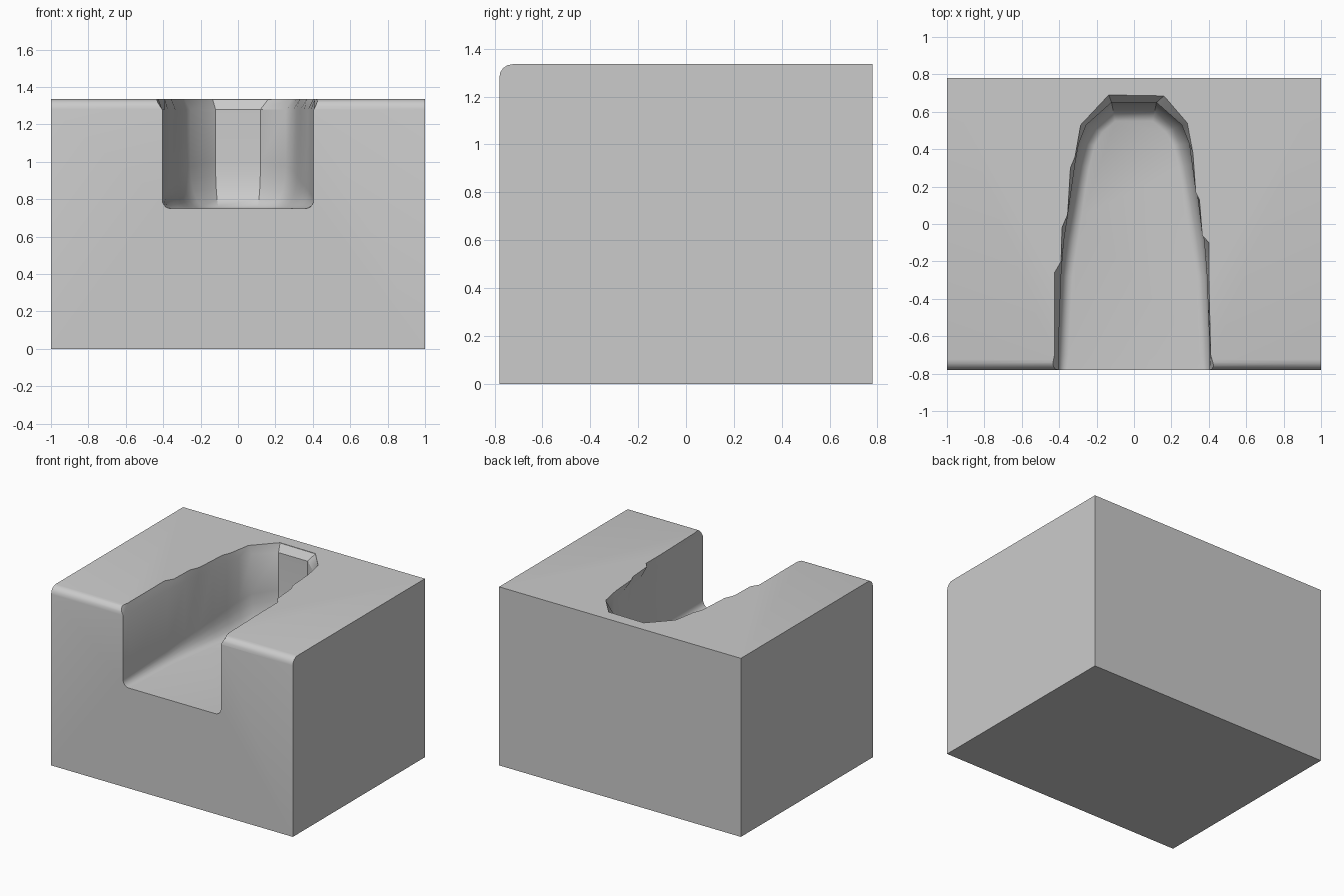
import bpy, bmesh, math

if "Cube" in bpy.data.objects:
    bpy.data.objects.remove(bpy.data.objects["Cube"])

TOP, FLOOR = 1.335, 0.75

grey = bpy.data.materials.new("plain grey")
grey.use_nodes = True
grey.diffuse_color = (0.6, 0.6, 0.6, 1)
grey.node_tree.nodes["Principled BSDF"].inputs["Base Color"].default_value = (0.6, 0.6, 0.6, 1)


def loft(name, rings):
    """Closed solid through rings that have equal point counts."""
    bm = bmesh.new()
    vs = [[bm.verts.new(p) for p in ring] for ring in rings]
    n = len(vs[0])
    for a, b in zip(vs, vs[1:]):
        for i in range(n):
            j = (i + 1) % n
            bm.faces.new((a[i], a[j], b[j], b[i]))
    bm.faces.new(vs[0][::-1])
    bm.faces.new(vs[-1])
    bmesh.ops.recalc_face_normals(bm, faces=bm.faces)
    mesh = bpy.data.meshes.new(name)
    bm.to_mesh(mesh)
    bm.free()
    mesh.materials.append(grey)
    ob = bpy.data.objects.new(name, mesh)
    bpy.context.collection.objects.link(ob)
    return ob


# Block: side profile with a rounded front top edge, extruded across x
R = 0.055
profile = [(0.78, 0), (0.78, TOP)]
for k in range(5):
    a = math.radians(90 + 22.5 * k)
    profile.append((-0.78 + R + R * math.cos(a), TOP - R + R * math.sin(a)))
profile.append((-0.78, 0))
block = loft("block", [[(x, y, z) for y, z in profile] for x in (-1, 1)])

# Recess half outlines, front to back: floor, wall, left rim, right rim (x, y)
rows = [
    ((0.36, -1.00), (0.405, -1.00), (0.45, -1.00), (0.45, -1.00)),
    ((0.36, -0.77), (0.405, -0.77), (0.44, -0.77), (0.43, -0.77)),
    ((0.35, -0.70), (0.405, -0.70), (0.425, -0.70), (0.41, -0.70)),
    ((0.33, -0.28), (0.39, -0.28), (0.425, -0.26), (0.40, -0.28)),
    ((0.30, -0.09), (0.375, -0.09), (0.39, -0.20), (0.40, -0.10)),
    ((0.28, 0.04), (0.355, 0.04), (0.385, -0.02), (0.365, -0.06)),
    ((0.26, 0.18), (0.335, 0.18), (0.355, 0.05), (0.35, 0.13)),
    ((0.24, 0.30), (0.315, 0.32), (0.34, 0.30), (0.33, 0.17)),
    ((0.21, 0.42), (0.295, 0.43), (0.315, 0.36), (0.315, 0.38)),
    ((0.17, 0.49), (0.255, 0.53), (0.285, 0.53), (0.285, 0.54)),
    ((0.10, 0.55), (0.12, 0.65), (0.135, 0.69), (0.16, 0.685)),
]


def fillet(y):
    """Floor fillet height, growing toward the back."""
    t = min(max((y + 0.8) / 1.4, 0), 1)
    return 0.05 + 0.2 * t * t


def ring(point):
    left = [point(r, -1) for r in rows]
    right = [point(r, 1) for r in rows]
    return left + right[::-1]


def fillet_ring(a):
    def point(r, s):
        (fx, fy), (wx, wy) = r[0], r[1]
        k = math.sin(a)
        return (s * (fx + (wx - fx) * k), fy + (wy - fy) * k,
                FLOOR + fillet(wy) * (1 - math.cos(a)))
    return ring(point)


def wall_ring(z):
    return ring(lambda r, s: (s * r[1][0], r[1][1], z))


def rim_ring(z):
    def point(r, s):
        x, y = r[2] if s < 0 else r[3]
        return (s * x, y, z)
    return ring(point)


rings = [fillet_ring(math.radians(18 * k)) for k in range(6)]
rings += [wall_ring(1.28), rim_ring(TOP - 0.003), rim_ring(1.5)]
cutter = loft("recess_cutter", rings)
cutter.hide_render = True

# Carve the recess
bpy.context.view_layer.objects.active = block
for o in bpy.context.selected_objects:
    o.select_set(False)
block.select_set(True)
cut = block.modifiers.new("recess", "BOOLEAN")
cut.operation = "DIFFERENCE"
cut.solver = "EXACT"
cut.object = cutter
bpy.ops.object.modifier_apply(modifier=cut.name)
bpy.data.objects.remove(cutter)
bpy.ops.object.shade_smooth_by_angle(angle=math.radians(32))
